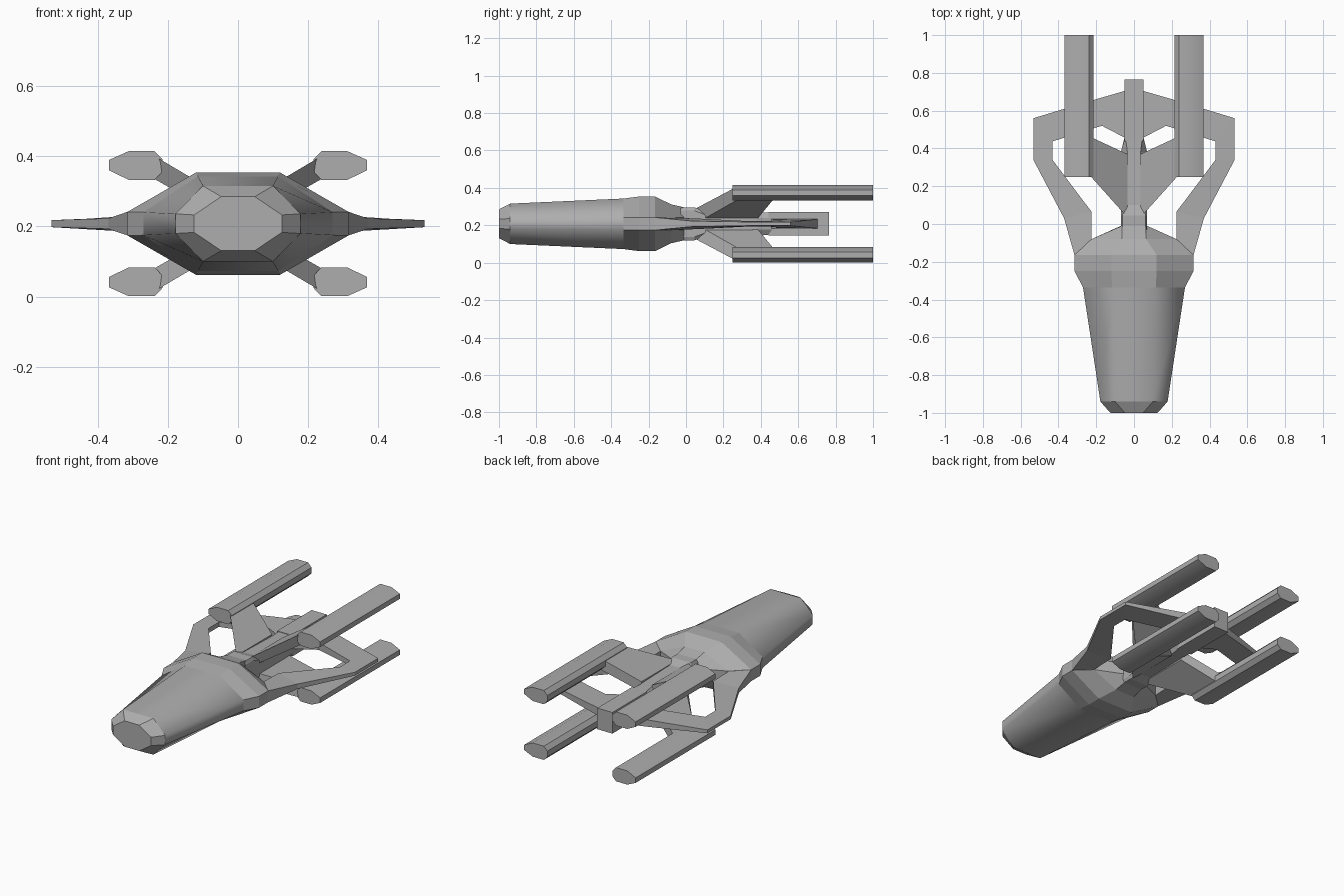
import bpy, bmesh, math

if "Cube" in bpy.data.objects:
    bpy.data.objects.remove(bpy.data.objects["Cube"])

ZC = 0.208  # height of the horizontal symmetry plane
grey = bpy.data.materials.new("dark_grey")
grey.diffuse_color = (0.42, 0.42, 0.42, 1)
grey.use_nodes = True
grey.node_tree.nodes["Principled BSDF"].inputs["Base Color"].default_value = grey.diffuse_color


def loft(name, rings, mirror=(False, False, False), smooth=0):
    """Skin a list of equal-length point rings, cap the ends, mirror about the mid-plane."""
    bm = bmesh.new()
    rows = [[bm.verts.new(p) for p in ring] for ring in rings]
    n = len(rows[0])
    for a, b in zip(rows, rows[1:]):
        for i in range(n):
            j = (i + 1) % n
            bm.faces.new((a[i], a[j], b[j], b[i]))
    bm.faces.new(rows[0])
    bm.faces.new(rows[-1][::-1])
    bmesh.ops.recalc_face_normals(bm, faces=bm.faces)
    mesh = bpy.data.meshes.new(name)
    bm.to_mesh(mesh)
    bm.free()
    mesh.materials.append(grey)
    obj = bpy.data.objects.new(name, mesh)
    obj.location.z = ZC
    bpy.context.collection.objects.link(obj)
    if smooth:
        bpy.ops.object.select_all(action='DESELECT')
        obj.select_set(True)
        bpy.context.view_layer.objects.active = obj
        bpy.ops.object.shade_smooth_by_angle(angle=math.radians(smooth))
    if any(mirror):
        mod = obj.modifiers.new("Mirror", 'MIRROR')
        mod.use_axis = mirror
        mod.use_mirror_merge = False
    return obj


def octagon(y, side, side_h, top, top_h):
    """Flattened octagon: half width/height of the side edge and of the top edge."""
    return [(top, y, top_h), (side, y, side_h), (side, y, -side_h), (top, y, -top_h),
            (-top, y, -top_h), (-side, y, -side_h), (-side, y, side_h), (-top, y, top_h)]


# Faceted nose, smooth main hull and faceted collar share their end rings
nose_ring = octagon(-0.94, 0.178, 0.028, 0.100, 0.108)
collar_ring = octagon(-0.335, 0.270, 0.033, 0.115, 0.135)
loft("nose", [octagon(-1.00, 0.125, 0.025, 0.048, 0.077), nose_ring])
loft("main_hull", [nose_ring, collar_ring], smooth=65)
loft("rear_collar", [collar_ring] + [octagon(*s) for s in (
    (-0.25, 0.315, 0.034, 0.120, 0.146),
    (-0.165, 0.315, 0.034, 0.120, 0.146),
    (-0.08, 0.225, 0.034, 0.065, 0.104),
    (-0.01, 0.070, 0.034, 0.062, 0.088))])

# Neck and central spine
loft("spine", [octagon(*s) for s in (
    (-0.03, 0.070, 0.070, 0.062, 0.088),
    (0.045, 0.070, 0.070, 0.062, 0.088),
    (0.10, 0.070, 0.050, 0.050, 0.070),
    (0.38, 0.070, 0.030, 0.035, 0.062),
    (0.46, 0.050, 0.030, 0.045, 0.060))])

# Tail block
loft("tail_block", [[(0.05, y, 0.063), (0.05, y, -0.063), (-0.05, y, -0.063), (-0.05, y, 0.063)]
                    for y in (0.44, 0.765)])

# Four engine pods
pod = [(0.238, 0.207), (0.312, 0.207), (0.368, 0.182), (0.368, 0.152),
       (0.312, 0.125), (0.238, 0.125), (0.215, 0.149), (0.215, 0.183)]
loft("engine_pod", [[(x, y, z) for x, z in pod] for y in (0.248, 1.0)], (True, False, True), 30)

# Swept pylons carrying the pods
loft("pod_pylon", [
    [(0.035, 0.035, 0.073), (0.035, 0.37, 0.073), (0.035, 0.37, 0.012), (0.035, 0.07, 0.012)],
    [(0.25, 0.275, 0.200), (0.25, 0.47, 0.200), (0.25, 0.47, 0.134), (0.25, 0.285, 0.134)],
], (True, False, True))

# Thin side frames: outer edge, inner edge, outer and inner half thickness
frame = [((0.30, -0.25), (0.20, -0.25), 0.033, 0.033),
         ((0.315, -0.165), (0.225, -0.10), 0.034, 0.034),
         ((0.37, 0.03), (0.225, 0.065), 0.015, 0.028),
         ((0.533, 0.34), (0.432, 0.34), 0.010, 0.014),
         ((0.533, 0.56), (0.432, 0.437), 0.010, 0.014),
         ((0.22, 0.655), (0.17, 0.52), 0.020, 0.022),
         ((0.03, 0.71), (0.03, 0.447), 0.025, 0.025)]
loft("side_frame", [[(*o, ho), (*i, hi), (*i, -hi), (*o, -ho)] for o, i, ho, hi in frame],
     (True, False, False))
